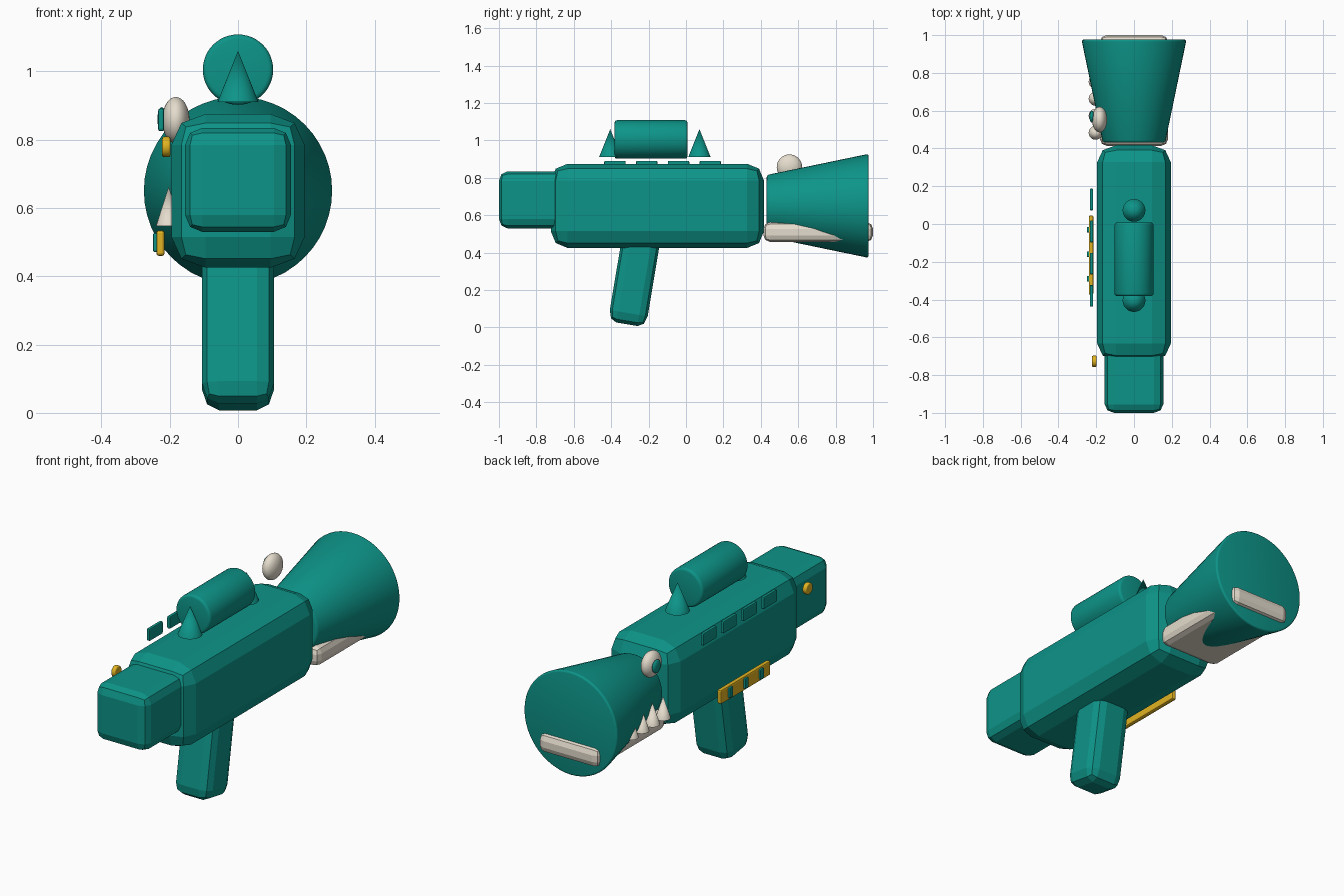
import bpy, bmesh, math
from mathutils import Matrix, Vector

if "Cube" in bpy.data.objects:
    bpy.data.objects.remove(bpy.data.objects["Cube"])


def material(name, rgb):
    m = bpy.data.materials.new(name)
    m.diffuse_color = (*rgb, 1)
    m.use_nodes = True
    m.node_tree.nodes["Principled BSDF"].inputs["Base Color"].default_value = m.diffuse_color
    return m


TEAL = material("teal", (0.004, 0.296, 0.246))
BONE = material("bone", (0.78, 0.72, 0.61))
GOLD = material("gold", (0.75, 0.45, 0.015))


def finish(bm, name, mat, matrix, angle=None):
    """Turn a bmesh into a named object; smooth it when an angle is given."""
    bm.transform(matrix)
    bmesh.ops.recalc_face_normals(bm, faces=bm.faces)
    me = bpy.data.meshes.new(name)
    bm.to_mesh(me)
    bm.free()
    me.materials.append(mat)
    ob = bpy.data.objects.new(name, me)
    bpy.context.collection.objects.link(ob)
    if angle:
        bpy.ops.object.select_all(action='DESELECT')
        ob.select_set(True)
        bpy.context.view_layer.objects.active = ob
        bpy.ops.object.shade_smooth_by_angle(angle=math.radians(angle))
    return ob


def box(name, mat, centre, size, bevel, segments=2, tilt=0.0):
    """Box with its own bevel width on each axis."""
    bm = bmesh.new()
    bmesh.ops.create_cube(bm, size=1)
    bmesh.ops.scale(bm, vec=[s / b for s, b in zip(size, bevel)], verts=bm.verts)
    bmesh.ops.bevel(bm, geom=bm.edges[:], offset=1, segments=segments,
                    profile=0.5, affect='EDGES')
    mat4 = (Matrix.Translation(centre) @ Matrix.Rotation(tilt, 4, 'X')
            @ Matrix.Diagonal((*bevel, 1)))
    return finish(bm, name, mat, mat4)


def cone(name, mat, centre, r1, r2, depth, axis='Z', bevel=0.0, sides=48):
    """Round part running from r1 to r2 along an axis."""
    bm = bmesh.new()
    bmesh.ops.create_cone(bm, cap_ends=True, segments=sides, radius1=r1,
                          radius2=r2, depth=depth)
    if bevel:
        rims = [e for e in bm.edges
                if abs(e.verts[0].co.z - e.verts[1].co.z) < 1e-5]
        bmesh.ops.bevel(bm, geom=rims, offset=bevel, segments=3,
                        profile=0.5, affect='EDGES')
    turn = {'Z': Matrix.Identity(4),
            'Y': Matrix.Rotation(-math.pi / 2, 4, 'X'),
            'X': Matrix.Rotation(math.pi / 2, 4, 'Y')}[axis]
    return finish(bm, name, mat, Matrix.Translation(centre) @ turn, 40)


def ellipsoid(name, mat, centre, radii):
    bm = bmesh.new()
    bmesh.ops.create_uvsphere(bm, u_segments=32, v_segments=16, radius=1)
    return finish(bm, name, mat,
                  Matrix.Translation(centre) @ Matrix.Diagonal((*radii, 1)), 60)


# Main body, stock and leaning grip
box("body", TEAL, (0, -0.153, 0.65), (0.39, 1.14, 0.45), (0.1, 0.09, 0.09))
box("stock", TEAL, (0, -0.8, 0.682), (0.31, 0.4, 0.304), (0.05, 0.045, 0.05))
lean = math.radians(9.5)
up = Vector((0, math.sin(lean), math.cos(lean)))
box("grip", TEAL, Vector((0, -0.316, 0.017)) + up * 0.26,
    (0.21, 0.205, 0.52), (0.05, 0.045, 0.06), tilt=-lean)

# Flared muzzle and the jaw running through it
cone("muzzle", TEAL, (0, 0.704, 0.65), 0.165, 0.278, 0.545, 'Y', 0.012)
box("lower_jaw", BONE, (0, 0.707, 0.51), (0.36, 0.586, 0.105), (0.035, 0.035, 0.035))

# Scope and the two sight spikes
cone("scope", TEAL, (0, -0.187, 1.005), 0.103, 0.103, 0.39, 'Y', 0.014)
for label, y in (("rear", -0.405), ("front", 0.072)):
    cone(label + "_sight_spike", TEAL, (0, y, 0.985), 0.06, 0, 0.15)

# Eye and pupil on the left
ellipsoid("eye", BONE, (-0.182, 0.553, 0.857), (0.04, 0.068, 0.068))
ellipsoid("pupil", TEAL, (-0.223, 0.568, 0.86), (0.013, 0.032, 0.035))

# Row of teeth on the left
for i in range(4):
    cone(f"tooth_{i + 1}", BONE, (-0.203, 0.483 + 0.09 * i, 0.605),
         0.037, 0, 0.115, sides=24)

# Vent plates along the upper left edge
for i in range(4):
    box(f"vent_plate_{i + 1}", TEAL, (-0.225, -0.38 + 0.17 * i, 0.858),
        (0.018, 0.115, 0.066), (0.005, 0.007, 0.007))

# Gold side rail with three teal studs
box("side_rail", GOLD, (-0.227, -0.165, 0.497), (0.024, 0.42, 0.075), (0.007, 0.008, 0.008))
for i in range(3):
    box(f"rail_stud_{i + 1}", TEAL, (-0.242, -0.29 + 0.13 * i, 0.499),
        (0.014, 0.03, 0.055), (0.004, 0.005, 0.005))

# Gold button beside the stock
cone("button", GOLD, (-0.21, -0.727, 0.779), 0.03, 0.03, 0.024, 'X', 0.006, sides=24)
